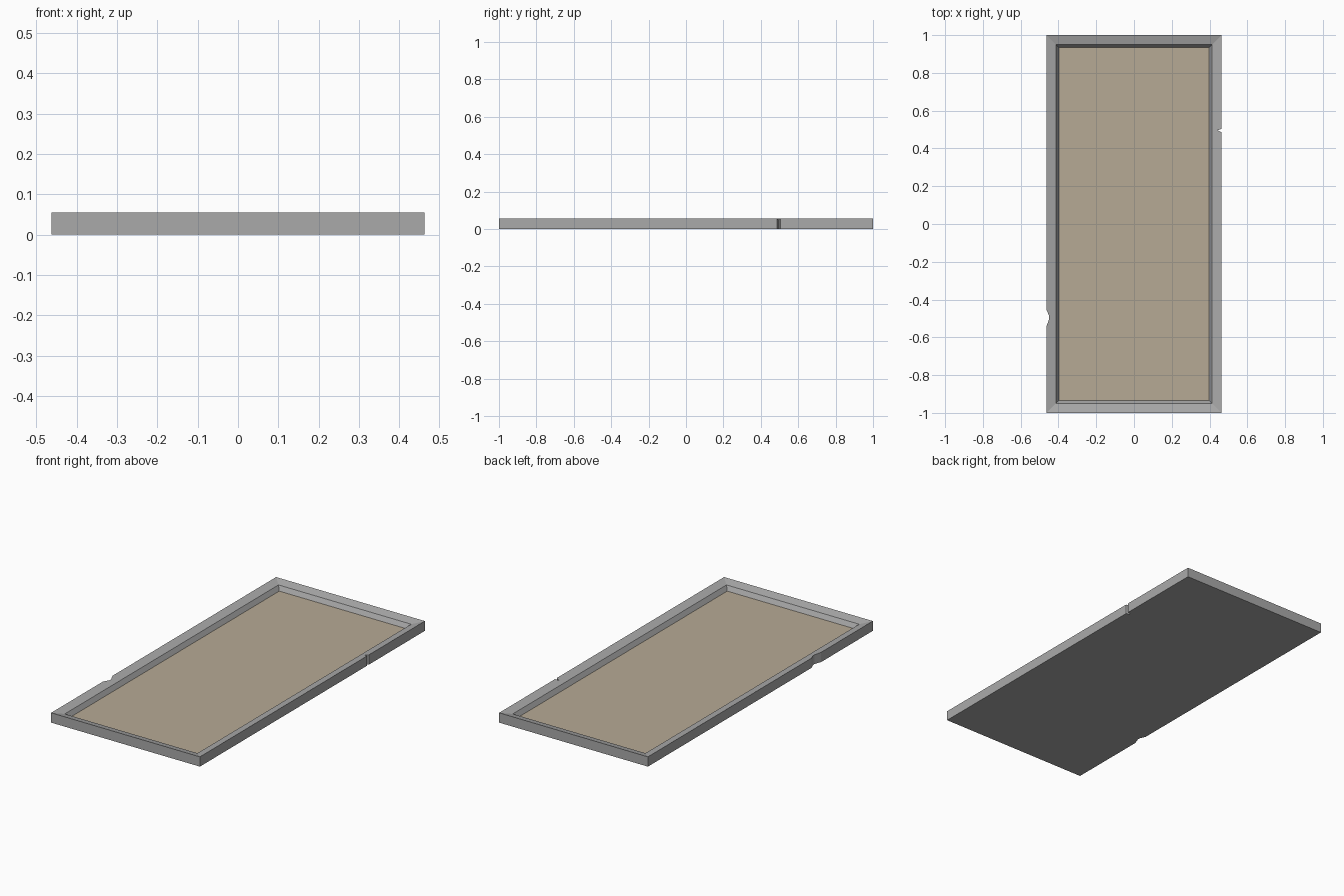
import bpy
import bmesh

if "Cube" in bpy.data.objects:
    bpy.data.objects.remove(bpy.data.objects["Cube"], do_unlink=True)

HALF_X, HALF_Y, HEIGHT = 0.463, 1.0, 0.055
RIM, LIP_Z = 0.05, 0.043        # rim slopes gently inwards to the lip
BEVEL, FLOOR_Z = 0.015, 0.018   # steep inner wall down to the floor


def material(name, color):
    mat = bpy.data.materials.new(name)
    mat.use_nodes = True
    mat.diffuse_color = color
    mat.node_tree.nodes["Principled BSDF"].inputs["Base Color"].default_value = color
    return mat


def finish(name, bm, mat):
    mesh = bpy.data.meshes.new(name)
    bm.to_mesh(mesh)
    bm.free()
    mesh.materials.append(mat)
    obj = bpy.data.objects.new(name, mesh)
    bpy.context.collection.objects.link(obj)


def rectangle(bm, inset, z):
    x, y = HALF_X - inset, HALF_Y - inset
    return [bm.verts.new((a * x, b * y, z))
            for a, b in ((-1, -1), (1, -1), (1, 1), (-1, 1))]


grey = material("stone grey", (0.40, 0.40, 0.40, 1))
tan = material("sand tan", (0.47, 0.40, 0.30, 1))

# Frame outline: four sides, each a list of (x, y, notch depth)
right_notch = [(0.486, 0), (0.496, 0.021), (0.504, 0)]
left_notch = [(-0.455, 0), (-0.487, 0.014), (-0.503, 0.014), (-0.54, 0)]
sides = [
    [(-HALF_X, -HALF_Y, 0)],
    [(HALF_X, -HALF_Y, 0)] + [(HALF_X - d, y, d) for y, d in right_notch],
    [(HALF_X, HALF_Y, 0)],
    [(-HALF_X, HALF_Y, 0)] + [(d - HALF_X, y, d) for y, d in left_notch],
]

# Frame: outer walls, underside, sloped rim and inner walls
bm = bmesh.new()
slope = (HEIGHT - LIP_Z) / RIM
top = [[bm.verts.new((x, y, HEIGHT - slope * d)) for x, y, d in s] for s in sides]
base = [bm.verts.new((x, y, 0)) for s in sides for x, y, d in s]
lip = rectangle(bm, RIM, LIP_Z)
foot = rectangle(bm, RIM + BEVEL, FLOOR_Z)

ring = [v for s in top for v in s]
for i in range(len(ring)):
    j = (i + 1) % len(ring)
    bm.faces.new((base[i], base[j], ring[j], ring[i]))
bm.faces.new(base[::-1])
for i in range(4):
    j = (i + 1) % 4
    bm.faces.new(top[i] + [top[j][0], lip[j], lip[i]])
    bm.faces.new((lip[i], lip[j], foot[j], foot[i]))
finish("frame", bm, grey)

# Floor panel inside the frame
bm = bmesh.new()
bm.faces.new(rectangle(bm, RIM + BEVEL, FLOOR_Z))
finish("floor_panel", bm, tan)
